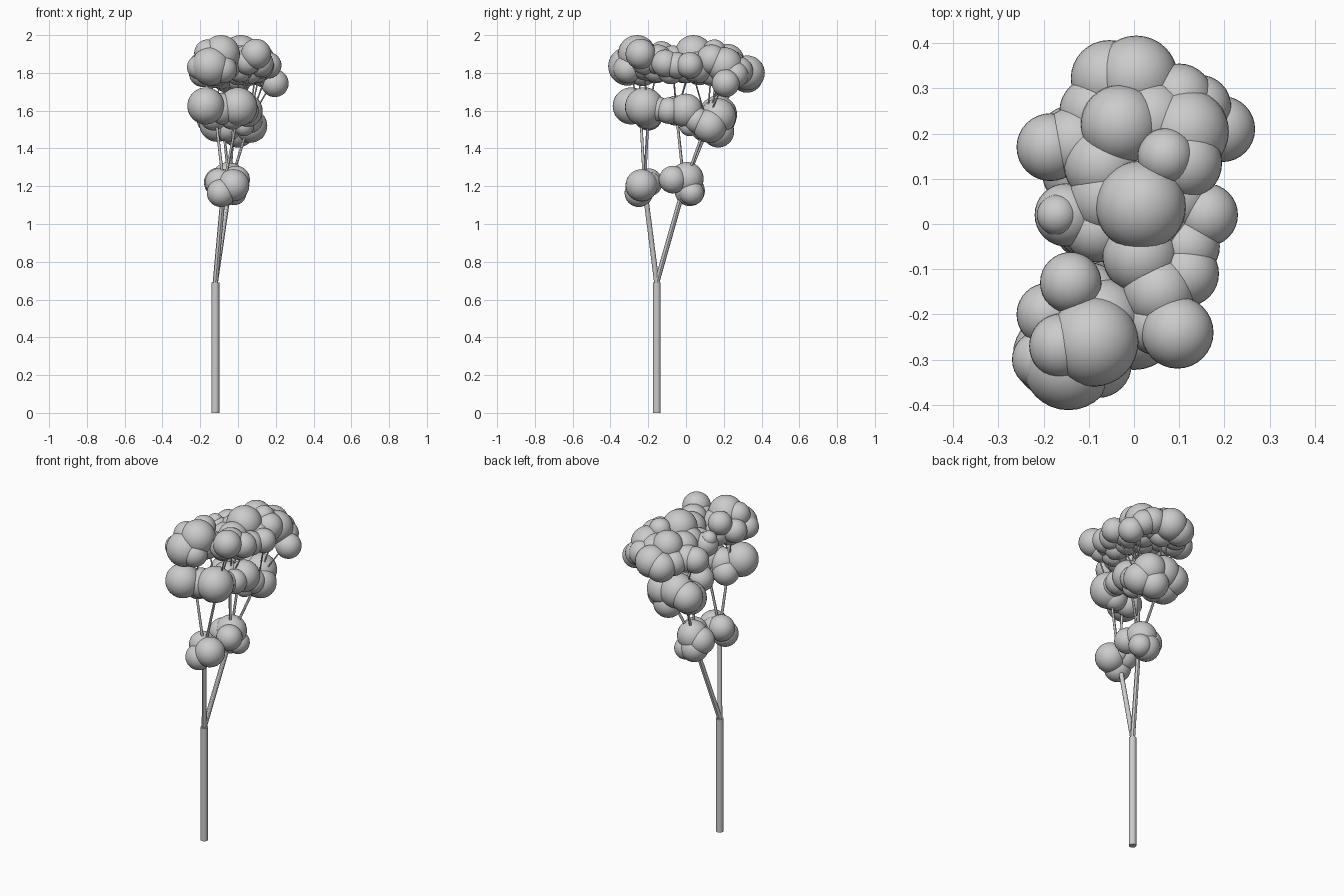
import bpy, bmesh
from mathutils import Vector, Matrix


def finish(name, bm):
    mesh = bpy.data.meshes.new(name)
    bm.to_mesh(mesh)
    bm.free()
    ob = bpy.data.objects.new(name, mesh)
    bpy.context.collection.objects.link(ob)
    bpy.context.view_layer.objects.active = ob
    ob.select_set(True)
    bpy.ops.object.shade_smooth_by_angle()
    ob.select_set(False)


def limbs(name, segs, r0, r1, sides=12):
    """Tapered rods between pairs of points."""
    bm = bmesh.new()
    for a, b in segs:
        a, b = Vector(a), Vector(b)
        d = b - a
        rot = d.to_track_quat('Z', 'Y').to_matrix().to_4x4()
        bmesh.ops.create_cone(bm, cap_ends=True, segments=sides, radius1=r0, radius2=r1,
                              depth=d.length, matrix=Matrix.Translation((a + b) / 2) @ rot)
    finish(name, bm)


def foliage(name, balls):
    """Clump of overlapping balls: x, y, z, radius."""
    bm = bmesh.new()
    for x, y, z, r in balls:
        bmesh.ops.create_uvsphere(bm, u_segments=32, v_segments=18, radius=r,
                                  matrix=Matrix.Translation((x, y, z)))
    finish(name, bm)


# Trunk and main fork
fork = (-0.12, -0.155, 0.69)
front_tip, back_tip = (-0.075, -0.22, 1.2), (-0.045, -0.01, 1.2)
limbs("trunk", [((-0.12, -0.155, 0), fork)], 0.021, 0.021, 16)
limbs("main_branches", [(fork, front_tip), (fork, back_tip)], 0.014, 0.013)

# Middle branches and the thin twigs that leave each of them
middle = {
    (-0.12, -0.24, 1.58): [(-0.15, -0.3, 1.83), (-0.08, -0.25, 1.88), (-0.18, -0.19, 1.85)],
    (0.0, -0.2, 1.58): [(0.09, -0.23, 1.88), (0.06, -0.15, 1.85), (-0.13, -0.14, 1.9)],
    (-0.02, -0.05, 1.58): [(0.11, -0.07, 1.83), (0.015, -0.07, 1.85), (0.02, 0.03, 1.87), (-0.14, 0.02, 1.82)],
    (0.06, 0.11, 1.54): [(0.16, 0.03, 1.82), (0.1, 0.14, 1.86), (0.12, 0.2, 1.83), (0.18, 0.2, 1.75)],
    (-0.08, 0.13, 1.54): [(-0.17, 0.16, 1.8), (-0.03, 0.2, 1.86), (0.0, 0.31, 1.79)],
}
limbs("middle_branches",
      [(front_tip if p[1] < -0.1 else back_tip, p) for p in middle], 0.008, 0.007)
limbs("twigs", [(p, t) for p, tips in middle.items() for t in tips], 0.004, 0.004, 8)

# Low foliage at the main branch tips
foliage("low_foliage_front", [
    (-0.025, -0.235, 1.205, 0.085), (-0.09, -0.25, 1.165, 0.075),
    (-0.10, -0.20, 1.22, 0.075), (-0.05, -0.19, 1.22, 0.055)])
foliage("low_foliage_back", [
    (-0.01, -0.07, 1.235, 0.073), (-0.05, 0.005, 1.24, 0.088), (-0.10, 0.0, 1.22, 0.08),
    (-0.07, 0.02, 1.175, 0.08), (-0.02, 0.03, 1.165, 0.065)])

# Middle foliage
foliage("middle_foliage_front", [
    (-0.17, -0.29, 1.625, 0.098), (0.0, -0.22, 1.62, 0.103), (-0.09, -0.23, 1.61, 0.085),
    (-0.13, -0.20, 1.57, 0.075), (-0.03, -0.20, 1.57, 0.07), (0.02, -0.15, 1.61, 0.065)])
foliage("middle_foliage_centre", [
    (0.04, -0.09, 1.60, 0.07), (-0.04, -0.05, 1.60, 0.08), (0.04, 0.0, 1.60, 0.09),
    (0.03, 0.02, 1.52, 0.055), (-0.10, 0.0, 1.60, 0.075)])
foliage("middle_foliage_back", [
    (0.065, 0.125, 1.52, 0.09), (0.06, 0.06, 1.55, 0.07), (0.03, 0.17, 1.57, 0.095),
    (0.0, 0.17, 1.49, 0.085), (-0.06, 0.17, 1.58, 0.10), (-0.11, 0.12, 1.53, 0.095),
    (-0.13, 0.175, 1.56, 0.09), (-0.06, 0.10, 1.51, 0.075)])

# Top canopy
foliage("canopy_front", [
    (-0.09, -0.26, 1.90, 0.10), (-0.145, -0.31, 1.835, 0.102), (-0.16, -0.27, 1.905, 0.072),
    (-0.205, -0.30, 1.83, 0.065), (-0.19, -0.20, 1.84, 0.07), (-0.08, -0.31, 1.82, 0.075),
    (-0.07, -0.21, 1.85, 0.09), (-0.14, -0.13, 1.90, 0.068), (-0.10, -0.16, 1.82, 0.075),
    (-0.13, -0.23, 1.81, 0.08)])
foliage("canopy_right", [
    (0.096, -0.24, 1.90, 0.08), (0.055, -0.15, 1.87, 0.08), (0.115, -0.11, 1.85, 0.073),
    (0.12, -0.05, 1.84, 0.07), (0.015, -0.07, 1.86, 0.085), (0.01, -0.16, 1.82, 0.07),
    (0.06, -0.08, 1.81, 0.07), (0.05, -0.22, 1.86, 0.07)])
foliage("canopy_centre", [
    (0.015, 0.04, 1.90, 0.10), (0.05, 0.0, 1.83, 0.085), (-0.06, 0.06, 1.84, 0.085),
    (-0.15, 0.02, 1.83, 0.07), (-0.17, 0.02, 1.87, 0.045), (-0.08, -0.01, 1.82, 0.075),
    (0.16, 0.02, 1.84, 0.07), (0.09, 0.06, 1.83, 0.085), (0.0, 0.07, 1.81, 0.075)])
foliage("canopy_back", [
    (0.005, 0.325, 1.80, 0.092), (-0.055, 0.322, 1.78, 0.085), (-0.03, 0.22, 1.865, 0.088),
    (0.115, 0.205, 1.84, 0.095), (0.195, 0.21, 1.745, 0.073), (0.10, 0.28, 1.81, 0.075),
    (0.145, 0.26, 1.79, 0.07), (0.07, 0.15, 1.915, 0.062), (0.115, 0.135, 1.87, 0.08),
    (0.04, 0.23, 1.83, 0.09), (-0.07, 0.13, 1.84, 0.085), (-0.185, 0.17, 1.80, 0.075),
    (-0.13, 0.18, 1.80, 0.08), (-0.09, 0.25, 1.79, 0.075), (0.05, 0.14, 1.81, 0.08),
    (0.0, 0.24, 1.78, 0.075)])
